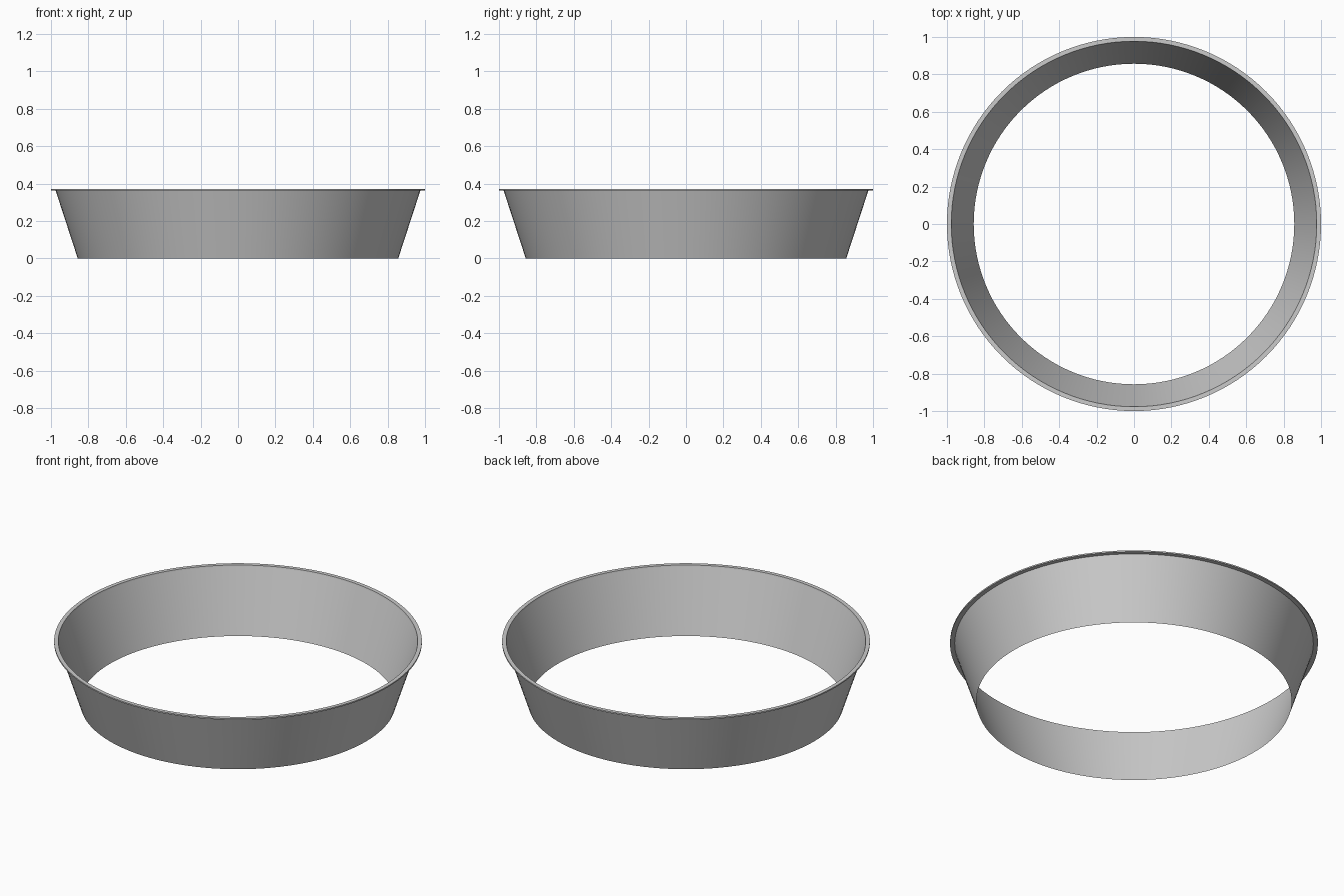
import bpy, bmesh, math

if "Cube" in bpy.data.objects:
    bpy.data.objects.remove(bpy.data.objects["Cube"])

SEGMENTS = 128


def lathe(name, profile, closed=False):
    """Spin a list of (radius, z) points around the z axis."""
    bm = bmesh.new()
    rings = []
    for r, z in profile:
        rings.append([bm.verts.new((r * math.cos(2 * math.pi * i / SEGMENTS),
                                    r * math.sin(2 * math.pi * i / SEGMENTS), z))
                      for i in range(SEGMENTS)])
    pairs = list(zip(rings, rings[1:]))
    if closed:
        pairs.append((rings[-1], rings[0]))
    for a, b in pairs:
        for i in range(SEGMENTS):
            j = (i + 1) % SEGMENTS
            bm.faces.new((a[i], a[j], b[j], b[i]))
    bmesh.ops.recalc_face_normals(bm, faces=bm.faces)
    mesh = bpy.data.meshes.new(name)
    bm.to_mesh(mesh)
    bm.free()
    obj = bpy.data.objects.new(name, mesh)
    bpy.context.collection.objects.link(obj)
    bpy.context.view_layer.objects.active = obj
    obj.select_set(True)
    bpy.ops.object.shade_smooth_by_angle(angle=math.radians(30))
    obj.select_set(False)
    return obj


# Thin flared wall, open at the top and bottom
lathe("flared_wall", [(0.857, 0.0), (0.975, 0.362)])

# Flat lip around the top edge
lathe("rim_lip", [(0.975, 0.362), (1.0, 0.362), (1.0, 0.37), (0.977, 0.37)], closed=True)
